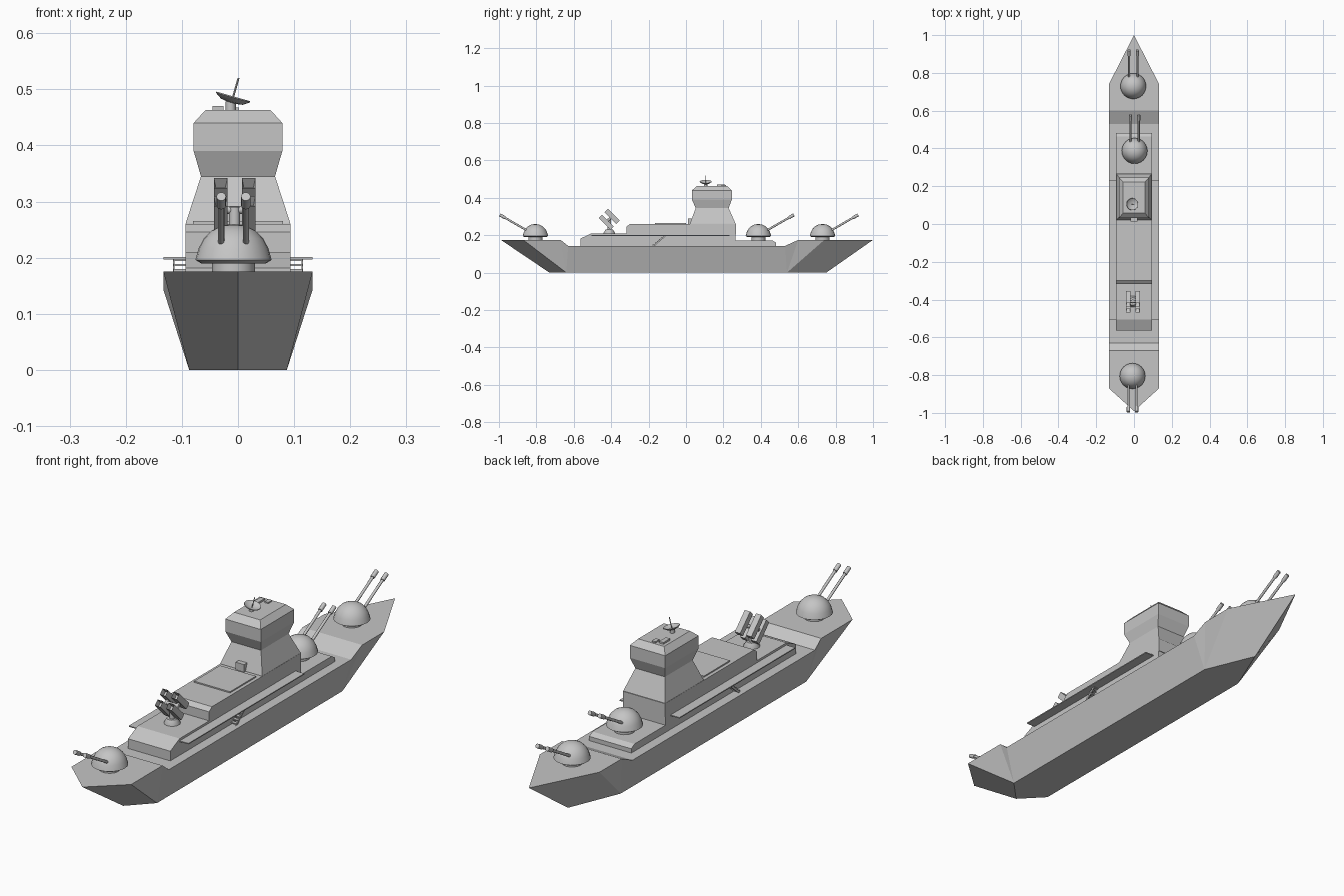
import bpy, bmesh, math
from mathutils import Vector, Matrix

cube = bpy.data.objects.get("Cube")
if cube:
    bpy.data.objects.remove(cube, do_unlink=True)

GREY = (0.56, 0.56, 0.56, 1)
mat = bpy.data.materials.new("naval_grey")
mat.use_nodes = True
mat.diffuse_color = GREY
bsdf = next(n for n in mat.node_tree.nodes if n.type == 'BSDF_PRINCIPLED')
bsdf.inputs["Base Color"].default_value = GREY


def finish(name, bm, smooth=False):
    bmesh.ops.recalc_face_normals(bm, faces=bm.faces)
    me = bpy.data.meshes.new(name)
    bm.to_mesh(me)
    bm.free()
    me.materials.append(mat)
    ob = bpy.data.objects.new(name, me)
    bpy.context.collection.objects.link(ob)
    if smooth:
        bpy.ops.object.select_all(action='DESELECT')
        ob.select_set(True)
        bpy.context.view_layer.objects.active = ob
        bpy.ops.object.shade_smooth_by_angle(angle=math.radians(35))
    return ob


def loft(name, rings):
    """Join equal-length rings of points and cap both ends."""
    bm = bmesh.new()
    vs = [[bm.verts.new(p) for p in r] for r in rings]
    n = len(rings[0])
    for a, b in zip(vs, vs[1:]):
        for i in range(n):
            j = (i + 1) % n
            bm.faces.new((a[i], a[j], b[j], b[i]))
    bm.faces.new(vs[0])
    bm.faces.new(vs[-1])
    return finish(name, bm)


def prism(name, profile, x0, x1):
    """Side profile of (y, z) points swept across x."""
    return loft(name, [[(x, y, z) for y, z in profile] for x in (x0, x1)])


def box(name, x0, x1, y0, y1, z0, z1):
    return prism(name, [(y0, z0), (y1, z0), (y1, z1), (y0, z1)], x0, x1)


def lathe(name, profile, matrix, steps=24):
    """Spin an (r, z) profile around z."""
    bm = bmesh.new()
    vs = [bm.verts.new((r, 0, z)) for r, z in profile]
    es = [bm.edges.new(p) for p in zip(vs, vs[1:])]
    bmesh.ops.spin(bm, geom=vs + es, cent=(0, 0, 0), axis=(0, 0, 1),
                   angle=math.tau, steps=steps)
    bmesh.ops.remove_doubles(bm, verts=bm.verts, dist=0.0002)
    bm.transform(matrix)
    return finish(name, bm, True)


def rod(name, a, b, r, sides=12):
    a, b = Vector(a), Vector(b)
    d = b - a
    m = Matrix.Translation(a) @ d.to_track_quat('Z', 'Y').to_matrix().to_4x4()
    return lathe(name, [(0, 0), (r, 0), (r, d.length), (0, d.length)], m, sides)


# Hull: one half, mirrored across the keel
P = {
    'tip': (0, -.99, .175), 'tip_low': (0, -.73, 0),
    'end': (.133, -.87, .175), 'end_low': (.087, -.64, 0),
    'rise': (.133, -.67, .175), 'deck': (.133, -.63, .143),
    'deck2': (.133, .53, .143), 'rise2': (.133, .60, .175),
    'end2': (.133, .74, .175), 'end2_low': (.087, .54, 0),
    'tip2': (0, 1, .175), 'tip2_low': (0, .75, 0),
}
for k in ('rise', 'deck', 'deck2', 'rise2'):
    P[k + '_mid'] = (0, P[k][1], P[k][2])
FACES = [
    "tip tip_low end_low end", "end end_low rise", "rise end_low deck",
    "deck end_low end2_low deck2", "deck2 end2_low rise2",
    "rise2 end2_low end2", "end2 end2_low tip2_low tip2",
    "tip_low tip2_low end2_low end_low", "tip end rise rise_mid",
    "rise_mid rise deck deck_mid", "deck_mid deck deck2 deck2_mid",
    "deck2_mid deck2 rise2 rise2_mid", "rise2_mid rise2 end2 tip2",
]
bm = bmesh.new()
for side in (1, -1):
    vs = {k: bm.verts.new((side * x, y, z)) for k, (x, y, z) in P.items()}
    for f in FACES:
        bm.faces.new([vs[k] for k in f.split()])
bmesh.ops.remove_doubles(bm, verts=bm.verts, dist=0.0001)
finish("hull", bm)

# Superstructure decks
W = .094
prism("lower_deckhouse", [(-.565, .14), (-.565, .182), (-.505, .21),
                          (.265, .21), (.265, .14)], -W, W)
prism("upper_deckhouse", [(-.318, .205), (-.318, .246), (-.30, .26),
                          (.268, .26), (.268, .205)], -W, W)
prism("aft_platform", [(.26, .14), (.26, .172), (.462, .172),
                       (.482, .16), (.482, .14)], -W, W)
box("roof_hatch", -.08, .08, -.165, 0, .255, .265)

# Side walkways with stairs down to the deck
for side, label in ((1, "left"), (-1, "right")):
    x0, x1 = sorted((side * .09, side * .133))
    box(label + "_walkway", x0, x1, -.505, .232, .197, .201)
    s0, s1 = sorted((side * .093, side * .115))
    for i in range(6):
        y, z = -.178 + i * .011, .147 + i * .0095
        box(f"{label}_stair_{i}", s0, s1, y, y + .014, z, z + .004)
    t0, t1 = sorted((side * .113, side * .116))
    prism(label + "_stair_rail", [(-.18, .143), (-.168, .143),
                                  (-.105, .198), (-.117, .198)], t0, t1)

# Bridge tower: stacked rectangular sections (z, half width, y range)
sections = [(.255, .094, .02, .266), (.262, .093, .021, .265),
            (.345, .066, .052, .228), (.39, .079, .032, .245),
            (.44, .079, .032, .245), (.463, .058, .058, .222)]
loft("bridge_tower", [[(-h, a, z), (h, a, z), (h, b, z), (-h, b, z)]
                      for z, h, a, b in sections])
box("bridge_door", -.019, .019, .012, .05, .258, .29)

# Radar and roof boxes
box("roof_box", -.045, -.026, .165, .208, .46, .47)
box("roof_box_small", -.015, .002, .19, .215, .46, .468)
rod("radar_pedestal", (-.013, .105, .46), (-.013, .105, .478), .009)
tilt = Matrix.Translation((-.012, .105, .475)) @ Matrix.Rotation(math.radians(16), 4, 'Y')
lathe("radar_dish", [(0, 0), (.02, .003), (.032, .011), (.031, .013),
                     (.019, .006), (0, .003)], tilt)
rod("radar_feed", tilt @ Vector((0, 0, .002)), tilt @ Vector((0, 0, .047)), .0018, 8)

# Gun turrets: pedestal, flared skirt and dome with twin barrels
DOME = [(0, .165), (.038, .165), (.038, .19), (.058, .19), (.068, .196),
        (.062, .217), (.053, .234), (.039, .248), (.021, .257), (0, .26)]


def turret(name, x, y, aim):
    lathe(name + "_dome", DOME, Matrix.Translation((x, y, 0)))
    for i, dx in enumerate((-.022, .022)):
        root = Vector((x + dx, y + aim * .03, .217))
        tip = Vector((x + dx, y + aim * .19, .309))
        rod(f"{name}_barrel_{i}", root, tip, .0055)
        rod(f"{name}_muzzle_{i}", root.lerp(tip, .83), tip, .0085)


turret("front_turret", -.008, -.805, -1)
turret("middle_turret", .003, .387, 1)
turret("rear_turret", -.004, .73, 1)

# Missile launcher: four tilted tubes with recessed mouths
LX, LY = -.006, -.41
lathe("launcher_base", [(0, .205), (.03, .205), (.03, .213), (.02, .23), (0, .23)],
      Matrix.Translation((LX, LY, 0)))
rod("launcher_post", (LX, LY, .225), (LX, LY, .29), .01)
rod("launcher_axle", (LX - .03, LY, .285), (LX + .03, LY, .285), .007)
for i, dx in enumerate((-.025, .025)):
    for j, (cy, cz) in enumerate(((-.395, .301), (-.427, .269))):
        bm = bmesh.new()
        bmesh.ops.create_cube(bm, size=1, matrix=Matrix.Diagonal((.024, .09, .025, 1)))
        mouth = [f for f in bm.faces if f.normal.y < -.9]
        bmesh.ops.inset_region(bm, faces=mouth, thickness=.005)
        bmesh.ops.translate(bm, verts=mouth[0].verts, vec=(0, .02, 0))
        bm.transform(Matrix.Translation((LX + dx, cy, cz))
                     @ Matrix.Rotation(math.radians(-45), 4, 'X'))
        finish(f"launcher_tube_{i}_{j}", bm)
    rod(f"launcher_bracket_{i}", (LX + dx, -.395, .301), (LX + dx, -.427, .269), .006)
